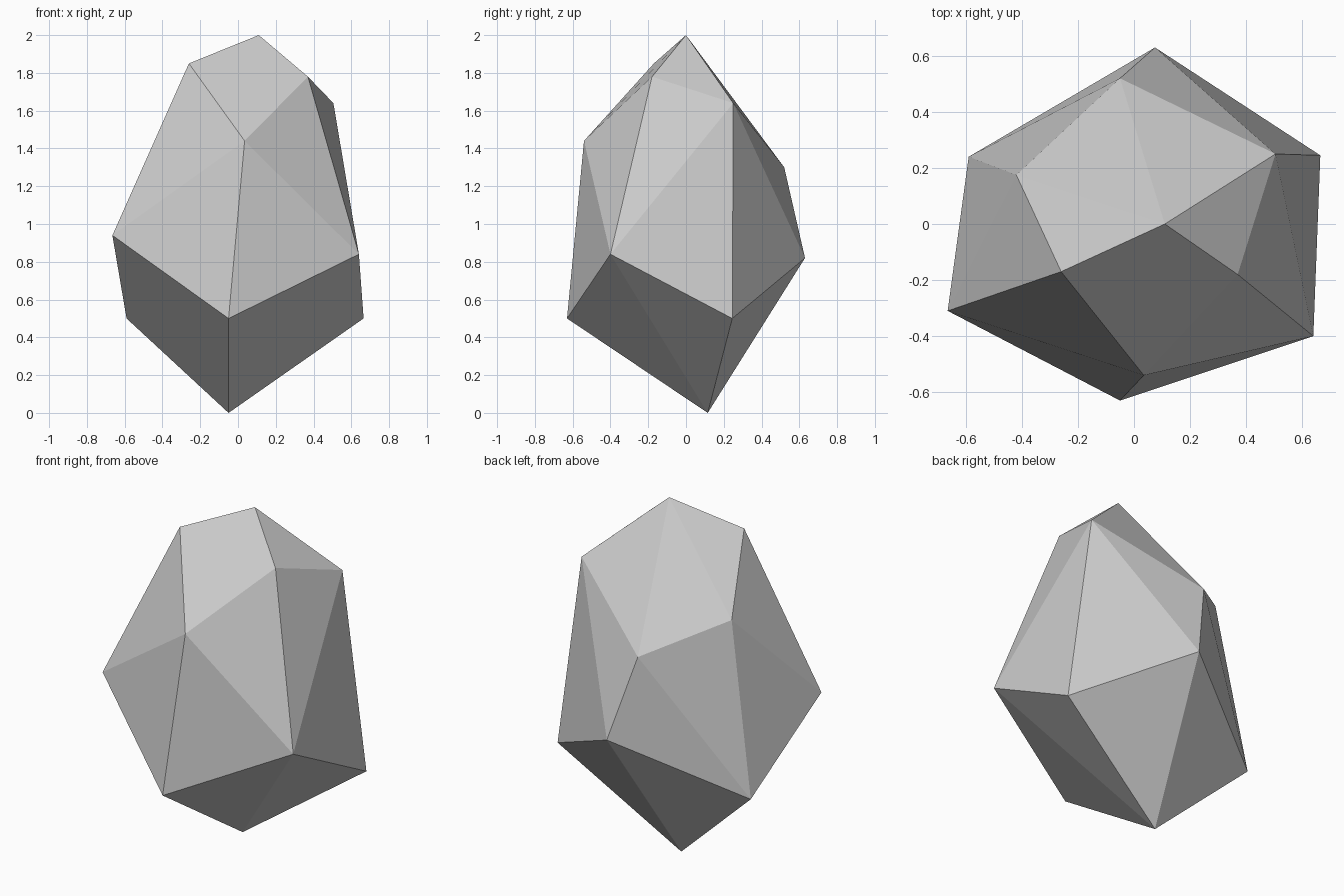
import bpy
import bmesh
import math
from mathutils import Vector

cube = bpy.data.objects.get("Cube")
if cube:
    bpy.data.objects.remove(cube, do_unlink=True)


def flat_material(name, colour):
    material = bpy.data.materials.new(name)
    material.use_nodes = True
    material.diffuse_color = colour
    shader = next(n for n in material.node_tree.nodes if n.type == "BSDF_PRINCIPLED")
    shader.inputs["Base Color"].default_value = colour
    shader.inputs["Roughness"].default_value = 1
    return material


def faceted_stone(name, corners, material):
    """Wrap flat facets around the corner points."""
    bm = bmesh.new()
    for corner in corners:
        bm.verts.new(Vector(corner))
    bmesh.ops.convex_hull(bm, input=bm.verts[:])
    # Merge nearly level triangles into broad facets
    bmesh.ops.dissolve_limit(bm, angle_limit=math.radians(2),
                             verts=bm.verts[:], edges=bm.edges[:])
    bmesh.ops.recalc_face_normals(bm, faces=bm.faces[:])
    mesh = bpy.data.meshes.new(name)
    bm.to_mesh(mesh)
    bm.free()
    mesh.materials.append(material)
    stone = bpy.data.objects.new(name, mesh)
    bpy.context.scene.collection.objects.link(stone)
    return stone


# Corner points from the buried tip up to the peak
tip = [(-.05, .115, 0)]
lower_ring = [(-.05, -.63, .5), (.665, .245, .5), (-.59, .24, .5)]
waist = [(-.665, -.31, .94), (.64, -.4, .84), (.075, .63, .82)]
shoulder = [(.035, -.54, 1.44), (-.42, .175, 1.485), (-.05, .52, 1.3)]
crown = [(-.26, -.17, 1.85), (.37, -.18, 1.78), (.505, .25, 1.64)]
peak = [(.11, 0, 2)]

stone_grey = flat_material("stone grey", (.6, .6, .6, 1))
faceted_stone("rock", tip + lower_ring + waist + shoulder + crown + peak, stone_grey)
